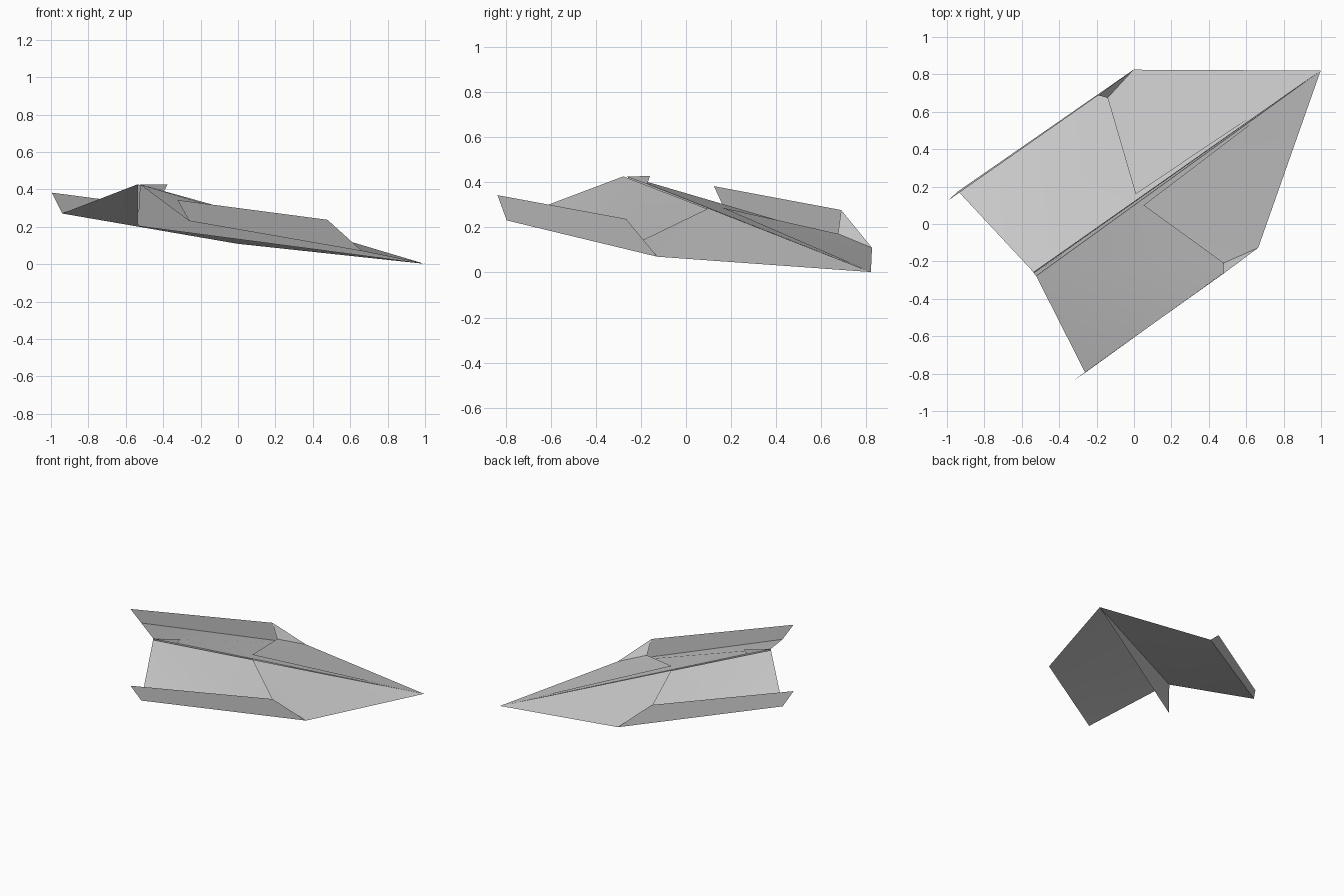
import bpy
from mathutils import Matrix

cube = bpy.data.objects.get("Cube")
if cube:
    bpy.data.objects.remove(cube, do_unlink=True)

paper = bpy.data.materials.new("grey paper")
paper.use_nodes = True
GREY = (0.6, 0.6, 0.6, 1)
paper.diffuse_color = GREY
paper.node_tree.nodes["Principled BSDF"].inputs["Base Color"].default_value = GREY

# Plane frame: origin at the nose, x = out to one wing, y = aft, z = up
frame = Matrix(((-0.573, -0.818, 0.019, 0.998),
                (0.818, -0.573, -0.028, 0.820),
                (0.034, 0.0, 0.998, 0.002),
                (0, 0, 0, 1)))

# Fold points of one half
P = {
    "nose": (0, 0, 0),
    "spine": (0.012, 1.878, 0.426),
    "keel": (0, 1.880, 0.203),
    "front": (0.582, 0.818, 0.088),
    "rear": (0.593, 1.960, 0.250),
    "tip_front": (0.583, 1.050, 0.256),
    "tip_rear": (0.587, 2.035, 0.362),
    "crease_out": (0.540, 1.018, 0.152),
    "crease_in": (0.037, 1.190, 0.285),
    "tongue_rear": (0, 1.878, 0.426),
    "tongue_top": (0, 1.690, 0.426),
    "tongue_low": (0, 1.712, 0.391),
}


def sheet(name, faces, mirror=True, smooth=False):
    """Folded paper sheet from named points, mirrored to both halves."""
    names = sorted({n for f in faces for n in f})
    mesh = bpy.data.meshes.new(name)
    mesh.from_pydata([P[n] for n in names], [],
                     [[names.index(n) for n in f] for f in faces])
    mesh.materials.append(paper)
    for poly in mesh.polygons:
        poly.use_smooth = smooth
    ob = bpy.data.objects.new(name, mesh)
    bpy.context.collection.objects.link(ob)
    ob.matrix_world = frame
    if mirror:
        mod = ob.modifiers.new("both halves", 'MIRROR')
        mod.use_mirror_merge = False


# Main wing sheets, gently bent from front corner to tail
sheet("wings", [("nose", "front", "spine"), ("front", "rear", "spine")],
      smooth=True)
# Folded-over layer on the front of each wing
sheet("front_layers", [("nose", "front", "crease_in"),
                       ("front", "crease_out", "crease_in")], smooth=True)
# Upturned wing edges
sheet("winglets", [("front", "rear", "tip_rear", "tip_front")])
# Small gusset joining each winglet to the front layer
sheet("gussets", [("front", "tip_front", "crease_out")])
# Keel folded below the spine
sheet("keel", [("nose", "keel", "spine")])
# Small paper tongue standing out of the tail fold
sheet("tail_tongue", [("tongue_rear", "tongue_low", "tongue_top")], mirror=False)
